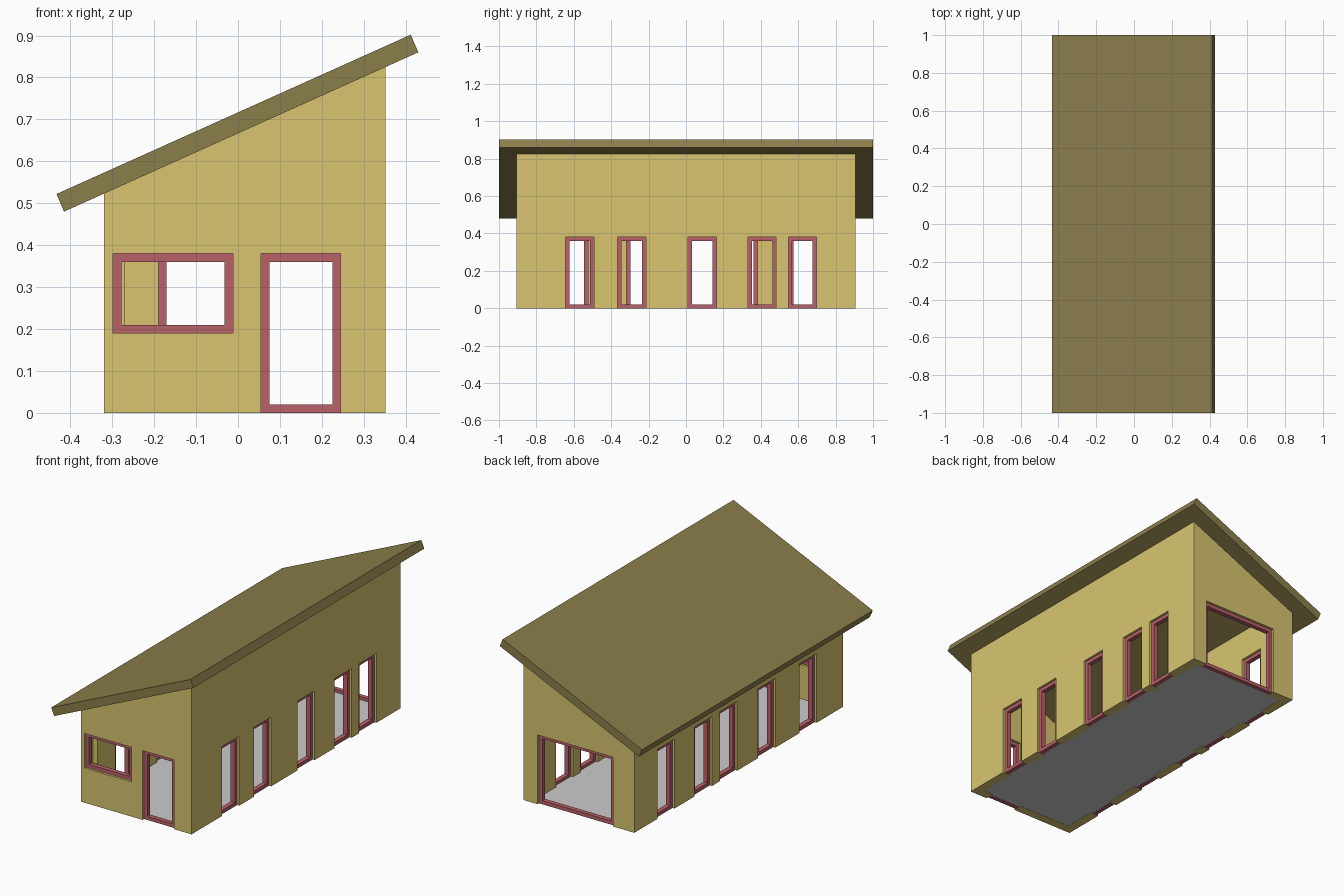
import bpy, bmesh

if "Cube" in bpy.data.objects:
    bpy.data.objects.remove(bpy.data.objects["Cube"])

X0, X1, Y = -0.32, 0.352, 0.905     # wall footprint
T = 0.05                            # wall thickness
FRAME_W, FRAME_D = 0.02, 0.025      # frame width and depth


def material(name, rgb):
    m = bpy.data.materials.new(name)
    m.diffuse_color = (*rgb, 1)
    m.use_nodes = True
    m.node_tree.nodes["Principled BSDF"].inputs["Base Color"].default_value = m.diffuse_color
    return m


wall_mat = material("wall_yellow", (0.69, 0.56, 0.16))
roof_mat = material("roof_olive", (0.26, 0.21, 0.07))
frame_mat = material("frame_red", (0.48, 0.12, 0.14))


def add_object(name, bm, mat=None):
    bmesh.ops.recalc_face_normals(bm, faces=bm.faces)
    me = bpy.data.meshes.new(name)
    bm.to_mesh(me)
    bm.free()
    ob = bpy.data.objects.new(name, me)
    bpy.context.collection.objects.link(ob)
    if mat:
        me.materials.append(mat)
    return ob


def prism(name, profile, y0, y1, mat=None):
    """Extrude an x-z profile along y."""
    bm = bmesh.new()
    a = [bm.verts.new((x, y0, z)) for x, z in profile]
    b = [bm.verts.new((x, y1, z)) for x, z in profile]
    bm.faces.new(a)
    bm.faces.new(b)
    n = len(a)
    for i in range(n):
        j = (i + 1) % n
        bm.faces.new((a[i], a[j], b[j], b[i]))
    return add_object(name, bm, mat)


def box(name, x0, x1, y0, y1, z0, z1, mat=None):
    return prism(name, [(x0, z0), (x1, z0), (x1, z1), (x0, z1)], y0, y1, mat)


def cut(target, cutter):
    mod = target.modifiers.new("cut", 'BOOLEAN')
    mod.operation, mod.solver, mod.object = 'DIFFERENCE', 'EXACT', cutter
    bpy.context.view_layer.objects.active = target
    bpy.ops.object.modifier_apply(modifier=mod.name)
    bpy.data.objects.remove(cutter)


def frame(name, axis, mid, u0, u1, z0, z1):
    """Rectangular ring lying in a wall at x = mid or y = mid."""
    bm = bmesh.new()
    w, loops = FRAME_W, []
    for d in (-FRAME_D / 2, FRAME_D / 2):
        for k in (0, w):
            pts = [(u0 + k, z0 + k), (u1 - k, z0 + k), (u1 - k, z1 - k), (u0 + k, z1 - k)]
            loops.append([bm.verts.new((mid + d, u, z) if axis == 'x' else (u, mid + d, z))
                          for u, z in pts])
    for p, q in ((0, 1), (1, 3), (3, 2), (2, 0)):
        for i in range(4):
            j = (i + 1) % 4
            bm.faces.new((loops[p][i], loops[p][j], loops[q][j], loops[q][i]))
    add_object(name, bm, frame_mat)


# Sloping roof slab
prism("roof", [(-0.415, 0.48), (0.43, 0.86), (0.412, 0.902), (-0.433, 0.522)], -1, 1, roof_mat)

# Wall shell, topped just inside the roof underside
top = lambda x: 0.48 + (x + 0.415) * 0.38 / 0.845 + 0.003
walls = prism("walls", [(X0, 0), (X1, 0), (X1, top(X1)), (X0, top(X0))], -Y, Y, wall_mat)
cut(walls, box("room_cutter", X0 + T, X1 - T, -Y + T, Y - T, -0.5, 1.5))

# Openings: name, wall axis, wall mid-plane, span, height range
openings = [
    ("front_window", 'y', -Y + T / 2, -0.298, -0.012, 0.19, 0.38),
    ("front_door", 'y', -Y + T / 2, 0.055, 0.245, 0, 0.38),
    ("back_window", 'y', Y - T / 2, -0.19, 0.267, 0, 0.38),
]
for i, y in enumerate((-0.643, -0.365, 0.012, 0.332, 0.547)):
    openings.append((f"right_window_{i + 1}", 'x', X1 - T / 2, y, y + 0.15, 0, 0.38))
for i, y in enumerate((-0.675, -0.318, 0.013, 0.232, 0.556)):
    openings.append((f"left_window_{i + 1}", 'x', X0 + T / 2, y, y + 0.15, 0, 0.38))

# Cut every opening and fit its frame
for name, axis, mid, u0, u1, z0, z1 in openings:
    low = z0 if z0 > 0 else -0.1
    if axis == 'x':
        cutter = box("cutter", mid - T, mid + T, u0, u1, low, z1)
    else:
        cutter = box("cutter", u0, u1, mid - T, mid + T, low, z1)
    cut(walls, cutter)
    frame(name + "_frame", axis, mid, u0, u1, z0, z1)

# Thin grey floor reaching under the walls
e = 0.015
box("floor", X0 + e, X1 - e, -Y + e, Y - e, 0.001, 0.004)
